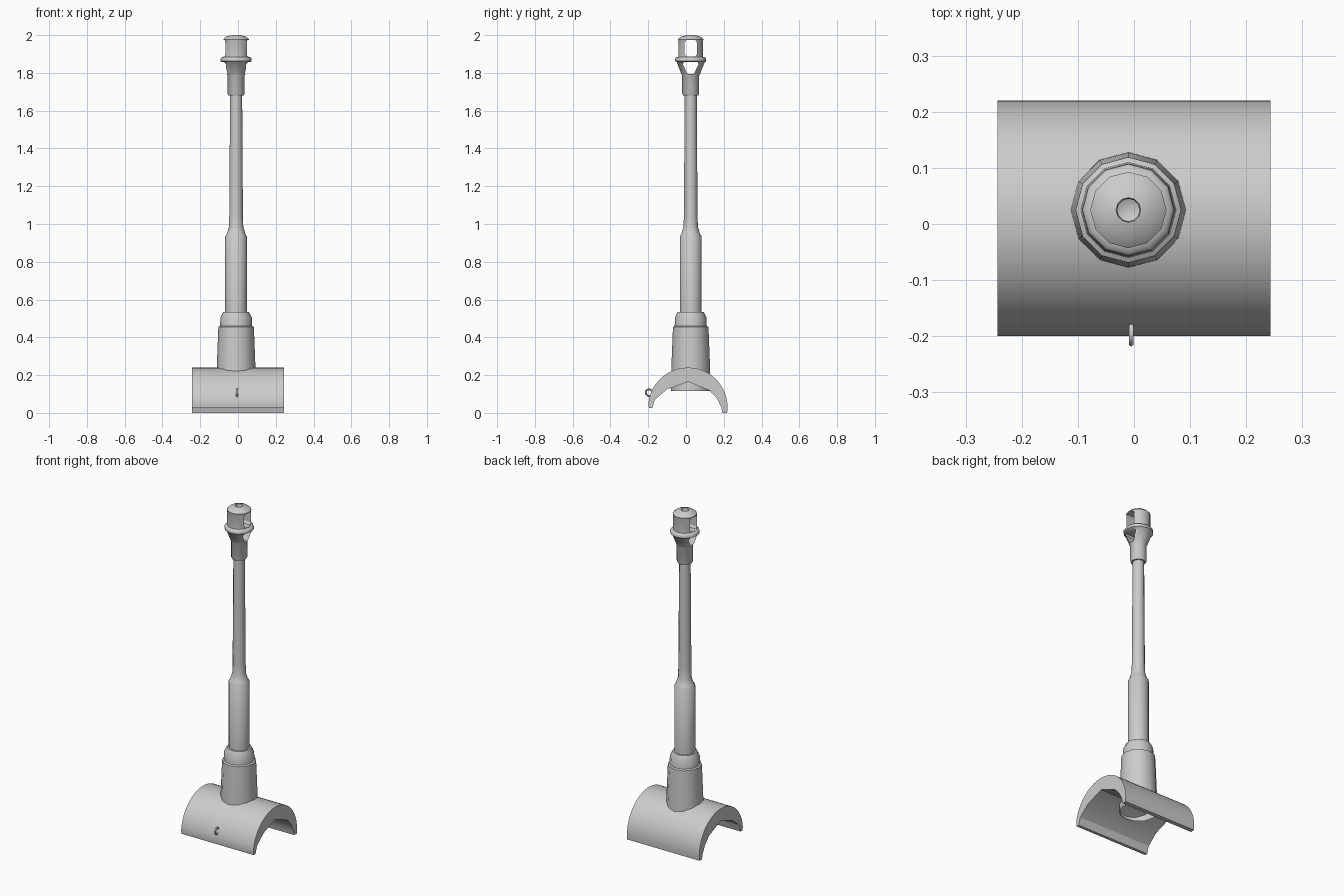
import bpy, bmesh, math
from mathutils import Vector

if "Cube" in bpy.data.objects:
    bpy.data.objects.remove(bpy.data.objects["Cube"])

CX, CY = -0.01, 0.025      # barrel axis


def finish(name, bm, angle=40):
    bmesh.ops.recalc_face_normals(bm, faces=bm.faces)
    me = bpy.data.meshes.new(name)
    bm.to_mesh(me)
    bm.free()
    ob = bpy.data.objects.new(name, me)
    bpy.context.collection.objects.link(ob)
    shade(ob, angle)
    return ob


def shade(ob, angle):
    bpy.ops.object.select_all(action='DESELECT')
    ob.select_set(True)
    bpy.context.view_layer.objects.active = ob
    bpy.ops.object.shade_smooth_by_angle(angle=math.radians(angle))


def lathe(name, profile, sides=12, angle=40):
    """Revolve (radius, z) points around the barrel axis; radius 0 closes an end."""
    bm = bmesh.new()
    rings = []
    for r, z in profile:
        n = 1 if r == 0 else sides
        rings.append([bm.verts.new((CX + r * math.cos(i * math.tau / sides),
                                    CY + r * math.sin(i * math.tau / sides), z)) for i in range(n)])
    for a, b in zip(rings, rings[1:]):
        for i in range(sides):
            j = (i + 1) % sides
            loop = [a[i % len(a)], a[j % len(a)], b[j % len(b)], b[i % len(b)]]
            bm.faces.new(list(dict.fromkeys(loop)))
    return finish(name, bm, angle)


def extrude_x(name, outline, x0, x1, angle=30):
    """Extrude a (y, z) outline along x."""
    bm = bmesh.new()
    face = bm.faces.new([bm.verts.new((x0, y, z)) for y, z in outline])
    new = bmesh.ops.extrude_face_region(bm, geom=[face])['geom']
    verts = [v for v in new if isinstance(v, bmesh.types.BMVert)]
    bmesh.ops.translate(bm, verts=verts, vec=Vector((x1 - x0, 0, 0)))
    return finish(name, bm, angle)


# curved mantlet saddle: round outside, faceted inside
outer = []
for i in range(25):
    a = math.radians(-8 + i * 183 / 24)
    outer.append((0.01 + 0.21 * math.cos(a), 0.03 + 0.21 * math.sin(a)))
inner = [(-0.196, 0.027), (-0.178, 0.027), (-0.165, 0.07), (-0.1, 0.125), (0.013, 0.165),
         (0.125, 0.118), (0.165, 0.075), (0.187, 0.03), (0.193, 0.0)]
extrude_x("mantlet_saddle", outer + inner, -0.243, 0.243)

# barrel sleeve and tube, open at the bottom
lathe("barrel", [(0.105, 0.115), (0.1025, 0.24), (0.094, 0.455), (0.085, 0.46), (0.083, 0.505),
                 (0.068, 0.535), (0.058, 0.535), (0.058, 0.935), (0.05, 0.945), (0.038, 0.985),
                 (0.036, 1.05), (0.032, 1.685)])

# muzzle brake with a bore in the top
brake = lathe("muzzle_brake", [(0, 1.68), (0.04, 1.68), (0.045, 1.69), (0.045, 1.787), (0.05, 1.795),
                               (0.074, 1.857), (0.082, 1.862), (0.082, 1.875), (0.077, 1.882),
                               (0.066, 1.885), (0.066, 1.972), (0.068, 1.978), (0.052, 1.992),
                               (0.022, 2.0), (0.02, 1.99), (0.02, 1.76), (0, 1.75)])

# side windows cut straight through the brake
upper = [(-0.033, 1.90), (-0.025, 1.887), (0.025, 1.887), (0.033, 1.90),
         (0.033, 1.96), (0.025, 1.973), (-0.025, 1.973), (-0.033, 1.96)]
lower = [(-0.012, 1.793), (0.012, 1.793), (0.02, 1.80), (0.041, 1.845),
         (0.038, 1.857), (-0.038, 1.857), (-0.041, 1.845), (-0.02, 1.80)]
for outline in (upper, lower):
    cutter = extrude_x("window_cutter", [(y + CY, z) for y, z in outline], -0.2, 0.2)
    cutter.hide_render = True
    bpy.context.view_layer.objects.active = brake
    mod = brake.modifiers.new("window", 'BOOLEAN')
    mod.operation = 'DIFFERENCE'
    mod.solver = 'EXACT'
    mod.object = cutter
    bpy.ops.object.modifier_apply(modifier=mod.name)
    bpy.data.objects.remove(cutter)
shade(brake, 40)

# small lifting ring on the front of the saddle
bpy.ops.mesh.primitive_torus_add(location=(-0.005, -0.195, 0.107), rotation=(0, math.pi / 2, 0),
                                 major_radius=0.018, minor_radius=0.005,
                                 major_segments=12, minor_segments=6)
ring = bpy.context.object
ring.name = "lifting_ring"
shade(ring, 60)
